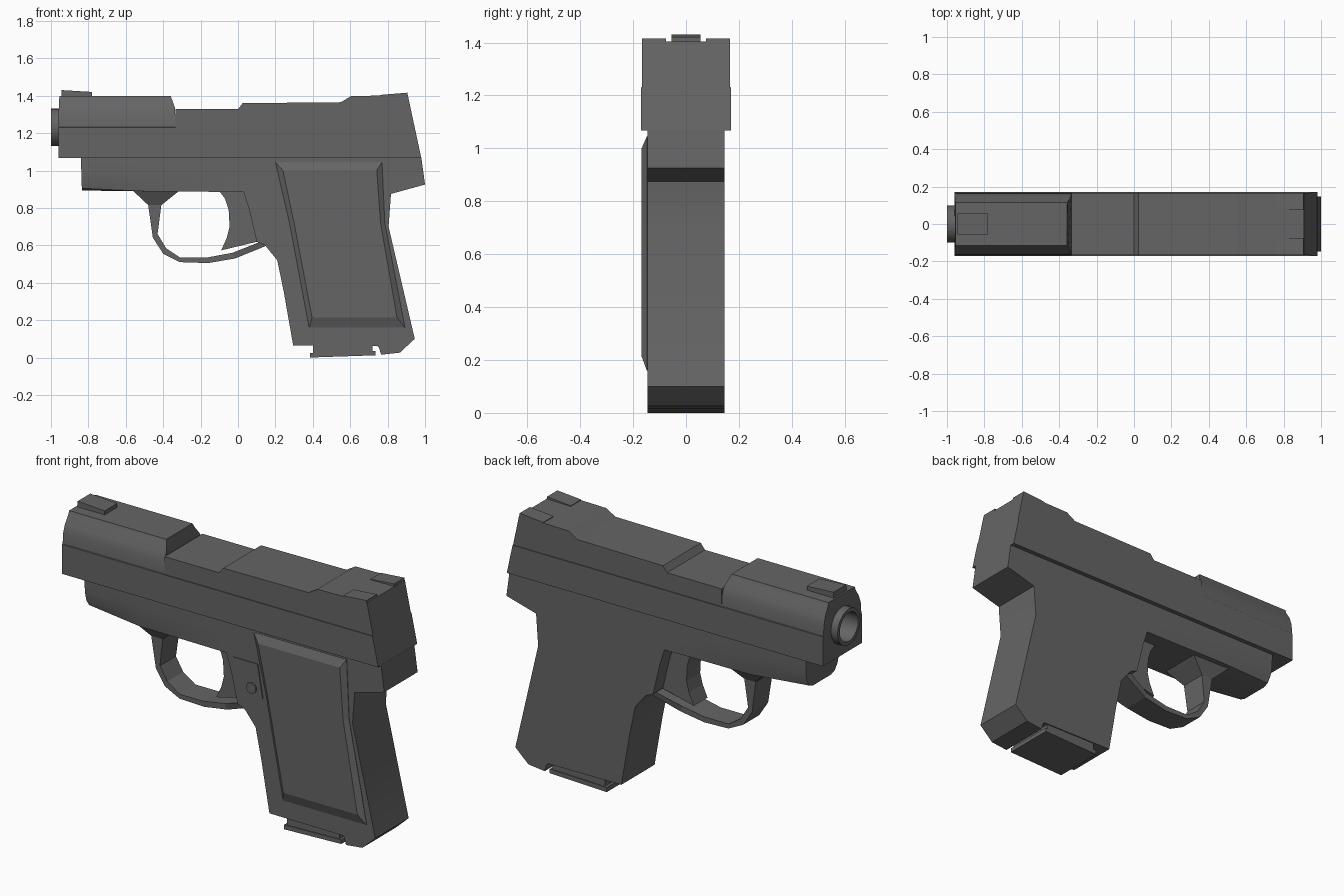
import bpy, bmesh, math

if "Cube" in bpy.data.objects:
    bpy.data.objects.remove(bpy.data.objects["Cube"])

# Dark metal colour shared by all parts
metal = bpy.data.materials.new("dark_metal")
metal.diffuse_color = (.13, .13, .13, 1)
metal.use_nodes = True
metal.node_tree.nodes["Principled BSDF"].inputs["Base Color"].default_value = metal.diffuse_color


def loft(name, loops, smooth=False):
    """Skin a series of equal-length 3D loops and cap both ends."""
    bm = bmesh.new()
    rings = [[bm.verts.new(p) for p in loop] for loop in loops]
    n = len(rings[0])
    for a, b in zip(rings, rings[1:]):
        for i in range(n):
            j = (i + 1) % n
            bm.faces.new((a[i], a[j], b[j], b[i]))
    bm.faces.new(rings[0])
    bm.faces.new(rings[-1])
    bmesh.ops.recalc_face_normals(bm, faces=bm.faces[:])
    me = bpy.data.meshes.new(name)
    bm.to_mesh(me)
    bm.free()
    me.materials.append(metal)
    ob = bpy.data.objects.new(name, me)
    bpy.context.collection.objects.link(ob)
    if smooth:
        bpy.ops.object.select_all(action='DESELECT')
        ob.select_set(True)
        bpy.context.view_layer.objects.active = ob
        bpy.ops.object.shade_smooth_by_angle(angle=math.radians(32))
    return ob


def prism(name, profile, y0, y1, smooth=False):
    """Extrude an (x, z) side profile between two y planes."""
    return loft(name, [[(x, y, z) for x, z in profile] for y in (y0, y1)], smooth)


def mirrored(half):
    """Close a half cross-section (y, z) into a symmetric one."""
    return half + [(-y, z) for y, z in reversed(half)]


def ring(x, r, z=1.232, n=24):
    return [(x, r * math.cos(i * math.tau / n), z + r * math.sin(i * math.tau / n))
            for i in range(n)]


# Rounded front of the slide, with a sloped rear end
section = mirrored([(.171, 1.067), (.171, 1.23), (.166, 1.232), (.162, 1.29),
                    (.148, 1.335), (.122, 1.378), (.115, 1.398)])
front = [(-.96 + max(0, z - 1.3) * .05, y, z) for y, z in section]
rear = [(-.335 - max(0, z - 1.33) * .36, y, z) for y, z in section]
slide_front = loft("slide_front", [front, rear], True)

# Bore through the slide front
cutter = loft("bore_cutter", [ring(-1.1, .09), ring(-.6, .09)])
cutter.hide_render = True
cutter.hide_viewport = True
cut = slide_front.modifiers.new("bore", 'BOOLEAN')
cut.object = cutter
cut.solver = 'EXACT'

# Barrel tube
loft("barrel", [ring(-.62, .1), ring(-1, .1), ring(-1, .08), ring(-.9, .08)], True)

# Rear of the slide: lower rail band and stepped top
prism("slide_rail", [(-.335, 1.067), (.98, 1.067), (.945, 1.23), (-.335, 1.23)], -.171, .171)
prism("slide_rear", [(-.335, 1.23), (-.335, 1.328), (.0, 1.328), (.025, 1.36),
                     (.55, 1.365), (.605, 1.398), (.908, 1.403), (.945, 1.23)],
      -.166, .166)

# Sights
prism("front_sight", [(-.945, 1.39), (-.945, 1.43), (-.78, 1.42), (-.78, 1.39)], -.055, .055)
for side in (-1, 1):
    prism("rear_sight", [(.76, 1.395), (.76, 1.404), (.905, 1.416), (.908, 1.395)],
          side * .075, side * .166)

# Frame under the barrel: rounded at the muzzle end, fading to square edges
round_end = mirrored([(.146, 1.07), (.146, .99), (.135, .94), (.112, .905), (.08, .893)])
square_end = mirrored([(.146, 1.07), (.146, .99), (.146, .94), (.146, .892), (.08, .892)])
loft("frame_front", [[(-.84 + (1.07 - z) * .03, y, z) for y, z in round_end],
                     [(-.5, y, z - (.003 if z < .9 else 0)) for y, z in square_end],
                     [(.03, y, z - (.007 if z < .9 else 0)) for y, z in square_end]], True)

# Grip frame
prism("grip_frame", [(.03, 1.07), (.03, .885), (.06, .79), (.1, .62), (.145, .6),
                     (.21, .52), (.245, .35), (.295, .065), (.745, .062),
                     (.755, .05), (.765, .015), (.865, .026), (.945, .1),
                     (.805, .7), (.818, .875), (1.0, .925), (.98, 1.07)],
      -.146, .146, True)

# Raised grip panel with bevelled border
outer = [(.2, 1.045), (.77, 1.045), (.785, .72), (.893, .16), (.38, .16), (.275, .72)]
inner = [(.24, 1.0), (.742, 1.0), (.762, .72), (.85, .214), (.396, .214), (.3, .72)]
loft("grip_panel", [[(x, -.14, z) for x, z in outer],
                    [(x, -.148, z) for x, z in outer],
                    [(x, -.168, z) for x, z in inner]])

# Side plate with round button
prism("side_plate", [(.075, .875), (.225, .875), (.257, .69), (.118, .69),
                     (.118, .72), (.06, .81)], -.151, -.14)
button = [(.19 + .03 * math.cos(i * math.tau / 16), .735 + .03 * math.sin(i * math.tau / 16))
          for i in range(16)]
prism("button", button, -.158, -.14)

# Trigger
prism("trigger", [(-.1, .89), (.04, .89), (.105, .62), (-.09, .573),
                  (-.06, .64), (-.045, .7), (-.05, .79), (-.07, .85)], -.06, .06)

# Trigger guard: paired outer and inner edge points with half width
guard = [((-.565, .895), (-.31, .895), .12), ((-.48, .815), (-.41, .815), .075),
         ((-.455, .64), (-.43, .66), .07), ((-.4, .555), (-.385, .585), .07),
         ((-.31, .51), (-.31, .535), .07), ((-.16, .505), (-.165, .535), .07),
         ((-.015, .53), (-.03, .56), .075), ((.17, .605), (.11, .615), .11)]
loft("trigger_guard", [[(o[0], -w, o[1]), (o[0], w, o[1]), (i[0], w, i[1]), (i[0], -w, i[1])]
                       for o, i, w in guard])

# Magazine body and base plate
prism("magazine", [(.4, .07), (.4, .025), (.72, .03), (.72, .07)], -.14, .14)
prism("magazine_base", [(.385, .0), (.735, .012), (.735, .035), (.385, .025)], -.145, .145)
